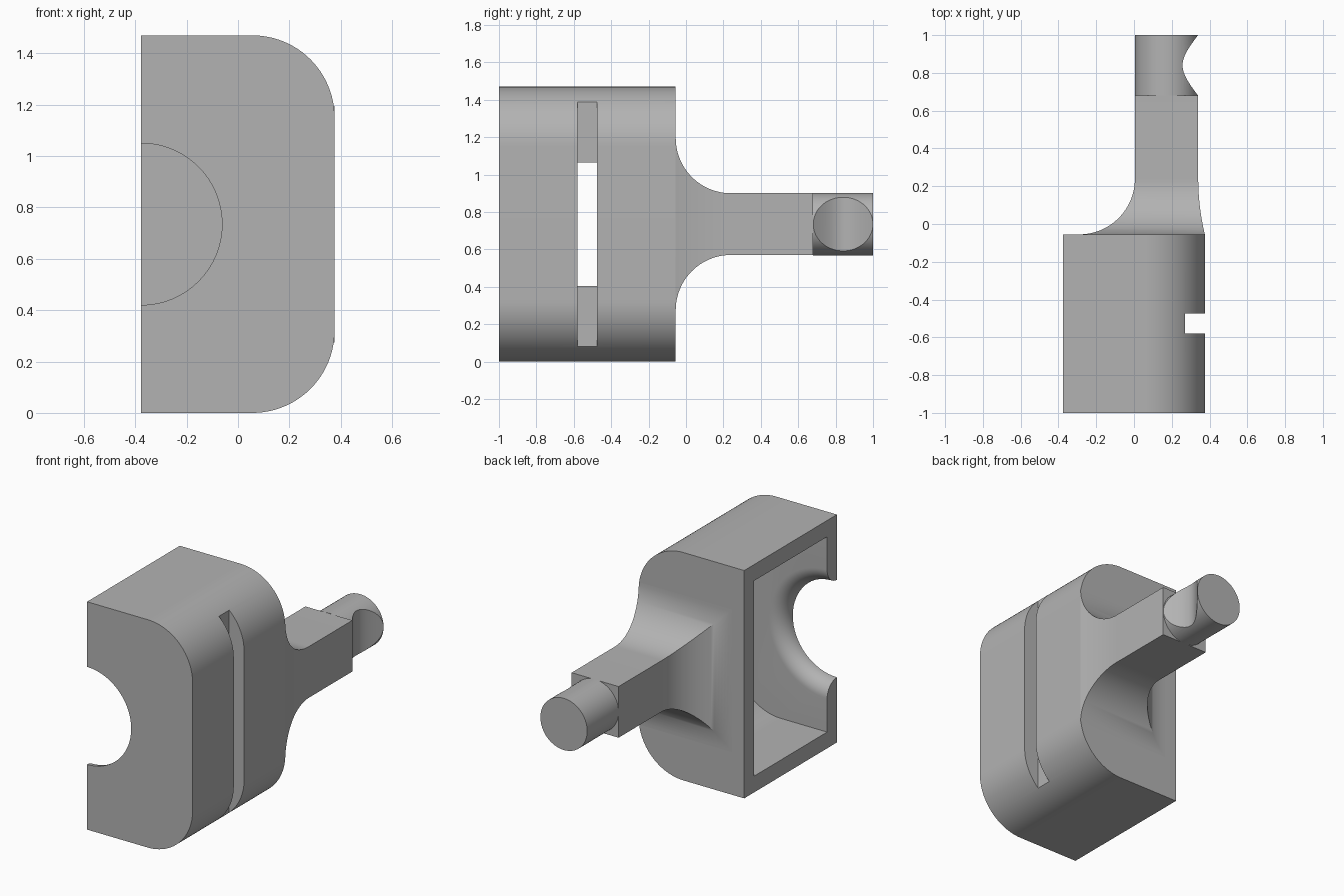
import bpy, bmesh
from math import sin, cos, pi, sqrt

if "Cube" in bpy.data.objects:
    bpy.data.objects.remove(bpy.data.objects["Cube"])

grey = bpy.data.materials.new("light_grey")
grey.use_nodes = True
grey.diffuse_color = (0.45, 0.45, 0.45, 1)
grey.node_tree.nodes["Principled BSDF"].inputs["Base Color"].default_value = grey.diffuse_color

MID = 0.735          # height of the symmetry plane
FRONT, BACK = -1.0, -0.055
SEG = 24


def loft(name, rings):
    """Closed solid through a series of equal-length rings."""
    bm = bmesh.new()
    loops = [[bm.verts.new(p) for p in ring] for ring in rings]
    n = len(loops[0])
    for a, b in zip(loops, loops[1:]):
        for i in range(n):
            j = (i + 1) % n
            bm.faces.new((a[i], a[j], b[j], b[i]))
    bm.faces.new(loops[0])
    bm.faces.new(loops[-1])
    bmesh.ops.recalc_face_normals(bm, faces=bm.faces)
    mesh = bpy.data.meshes.new(name)
    bm.to_mesh(mesh)
    bm.free()
    mesh.materials.append(grey)
    obj = bpy.data.objects.new(name, mesh)
    bpy.context.collection.objects.link(obj)
    return obj


def cut(obj, cutter):
    mod = obj.modifiers.new("cut", "BOOLEAN")
    mod.operation, mod.solver, mod.object = "DIFFERENCE", "EXACT", cutter
    bpy.context.view_layer.objects.active = obj
    bpy.ops.object.modifier_apply(modifier=mod.name)
    bpy.data.objects.remove(cutter)


def smooth(obj):
    bpy.ops.object.select_all(action="DESELECT")
    obj.select_set(True)
    bpy.context.view_layer.objects.active = obj
    bpy.ops.object.shade_smooth_by_angle(angle=pi / 6)


def d_profile(x0, x1, half, r, y):
    """Rectangle in xz with its two +x corners rounded."""
    arc = [(r * sin(pi / 2 * i / SEG), r * cos(pi / 2 * i / SEG)) for i in range(SEG + 1)]
    top = [(x1 - r + s, half - r + c) for s, c in arc]
    pts = [(x0, half)] + top + [(x, -z) for x, z in reversed(top)] + [(x0, -half)]
    return [(x, y, MID + z) for x, z in pts]


def circle(cx, r, y, n=64):
    return [(cx + r * cos(2 * pi * i / n), y, MID + r * sin(2 * pi * i / n)) for i in range(n)]


def box_ring(x0, x1, half, y):
    return [(x0, y, MID - half), (x1, y, MID - half), (x1, y, MID + half), (x0, y, MID + half)]


# Housing: rounded shell, open on one side
housing = loft("housing", [d_profile(-0.377, 0.376, MID, 0.32, y) for y in (FRONT, BACK)])
cut(housing, loft("cavity", [d_profile(-0.5, 0.27, 0.63, 0.315, y) for y in (-0.9, -0.155)]))

# Half-round front opening, flaring inwards
flare = [circle(-0.377, 0.315, FRONT - 0.1)]
for i in range(13):
    t = pi / 2 * i / 12
    flare.append(circle(-0.377, 0.315 + 0.1 * (1 - cos(t)), FRONT + 0.1 * sin(t)))
flare.append(circle(-0.377, 0.415, -0.89))
cut(housing, loft("opening", flare))

# Slot through the outer wall
cut(housing, loft("slot", [box_ring(0.2695, 0.5, 0.8, y) for y in (-0.58, -0.475)]))
smooth(housing)

# Neck: square bar with coves spreading onto the housing
COVE = 0.295
rings = []
for i in range(SEG + 1):
    t = pi / 2 * i / SEG
    y = BACK + COVE * (1 - cos(t))
    d = COVE * (1 - sin(t))
    side = 0.035 * cos(t) ** 2
    rings.append(box_ring(0.005 - d, 0.34 + side, 0.165 + d, y))
rings.append(box_ring(0.005, 0.34, 0.165, 0.68))
smooth(loft("neck", rings))

# Round pin with a waisted notch in its side
pin = loft("pin", [circle(0.172, 0.167, y) for y in (0.68, 1.0)])
curve = []
for i in range(33):
    dy = -0.2 + 0.4 * i / 32
    curve.append((0.172 + sqrt(0.085 ** 2 + 0.81 * dy ** 2), 0.84 + dy))
outline = curve + [(0.6, 1.04), (0.6, 0.64)]
cut(pin, loft("notch", [[(x, y, z) for x, y in outline] for z in (0.4, 1.1)]))
smooth(pin)
